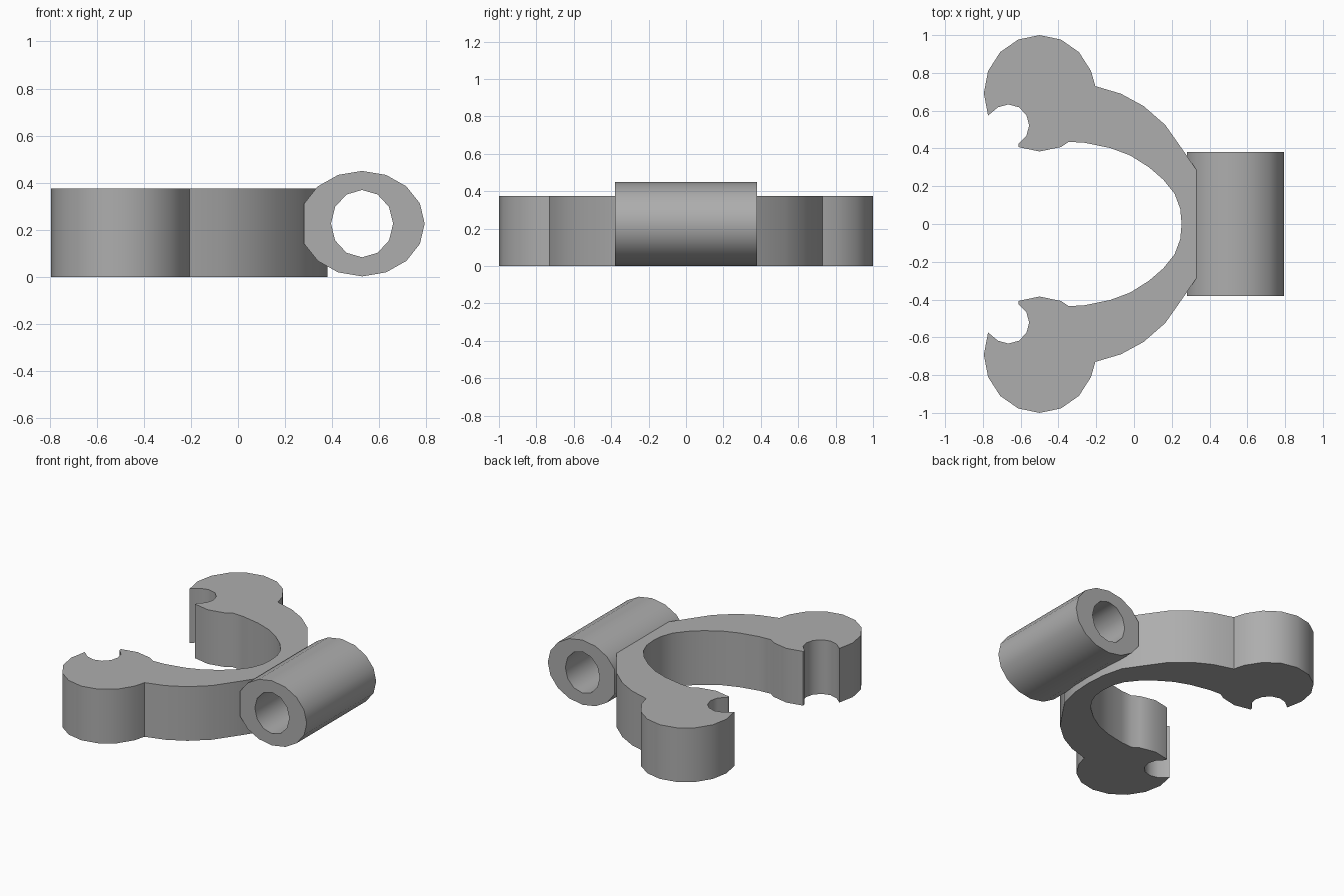
import bpy, bmesh, math
from mathutils import Vector

cube = bpy.data.objects.get("Cube")
if cube:
    bpy.data.objects.remove(cube, do_unlink=True)

GREY = (0.42, 0.42, 0.42, 1.0)
mat = bpy.data.materials.new("plain grey")
mat.use_nodes = True
mat.diffuse_color = GREY
mat.node_tree.nodes["Principled BSDF"].inputs["Base Color"].default_value = GREY


def arc(cx, cy, rx, ry, sides, first, last):
    """Points of a regular polygon on an ellipse, from step first to step last."""
    step = 1 if last >= first else -1
    return [(cx + rx * math.cos(math.tau * i / sides),
             cy + ry * math.sin(math.tau * i / sides))
            for i in range(first, last + step, step)]


def solid(name, loops, place, depth):
    """Fill closed outlines (later ones are holes) and extrude them."""
    bm = bmesh.new()
    edges = []
    for loop in loops:
        vs = [bm.verts.new(place(*p)) for p in loop]
        edges += [bm.edges.new((a, b)) for a, b in zip(vs, vs[1:] + vs[:1])]
    fill = bmesh.ops.triangle_fill(bm, edges=edges, use_beauty=True)
    faces = [f for f in fill["geom"] if isinstance(f, bmesh.types.BMFace)]
    ext = bmesh.ops.extrude_face_region(bm, geom=faces, use_keep_orig=True)
    moved = [v for v in ext["geom"] if isinstance(v, bmesh.types.BMVert)]
    bmesh.ops.translate(bm, verts=moved, vec=Vector(depth))
    bmesh.ops.recalc_face_normals(bm, faces=bm.faces)
    me = bpy.data.meshes.new(name)
    bm.to_mesh(me)
    bm.free()
    me.materials.append(mat)
    ob = bpy.data.objects.new(name, me)
    bpy.context.collection.objects.link(ob)
    bpy.ops.object.select_all(action="DESELECT")
    ob.select_set(True)
    bpy.context.view_layer.objects.active = ob
    bpy.ops.object.shade_smooth_by_angle(angle=math.radians(40))
    return ob


# Curved clamp: outer arm, rounded end, snap notch, inner arm, then mirrored
outer = [(0.38, 0), (0.37, 0.14), (0.335, 0.28), (0.26, 0.39), (0.165, 0.525),
         (0.05, 0.625), (-0.07, 0.69), (-0.205, 0.73)]
end_round = arc(-0.5, 0.692, 0.295, 0.308, 16, 1, 9)
notch = arc(-0.665, 0.522, 0.11, 0.111, 12, 4, -2)
end_lower = arc(-0.5, 0.692, 0.295, 0.308, 16, 11, 13)
inner = [(-0.345, 0.435), (-0.26, 0.43), (-0.125, 0.402), (-0.02, 0.363),
         (0.08, 0.3), (0.155, 0.235), (0.215, 0.16), (0.245, 0.08), (0.252, 0)]
half = outer + end_round + notch + end_lower + inner
other = [(x, -y) for x, y in reversed(half[1:-1])]
solid("clamp_arms", [half + other], lambda x, y: (x, y, 0), (0, 0, 0.375))

# Hinge tube, flattened where it meets the clamp
tube_rim = arc(0.527, 0.226, 0.266, 0.224, 16, -7, 7)
tube_bore = arc(0.527, 0.226, 0.132, 0.143, 12, 0, 11)
solid("hinge_tube", [tube_rim, tube_bore],
      lambda x, z: (x, -0.38, z), (0, 0.76, 0))
